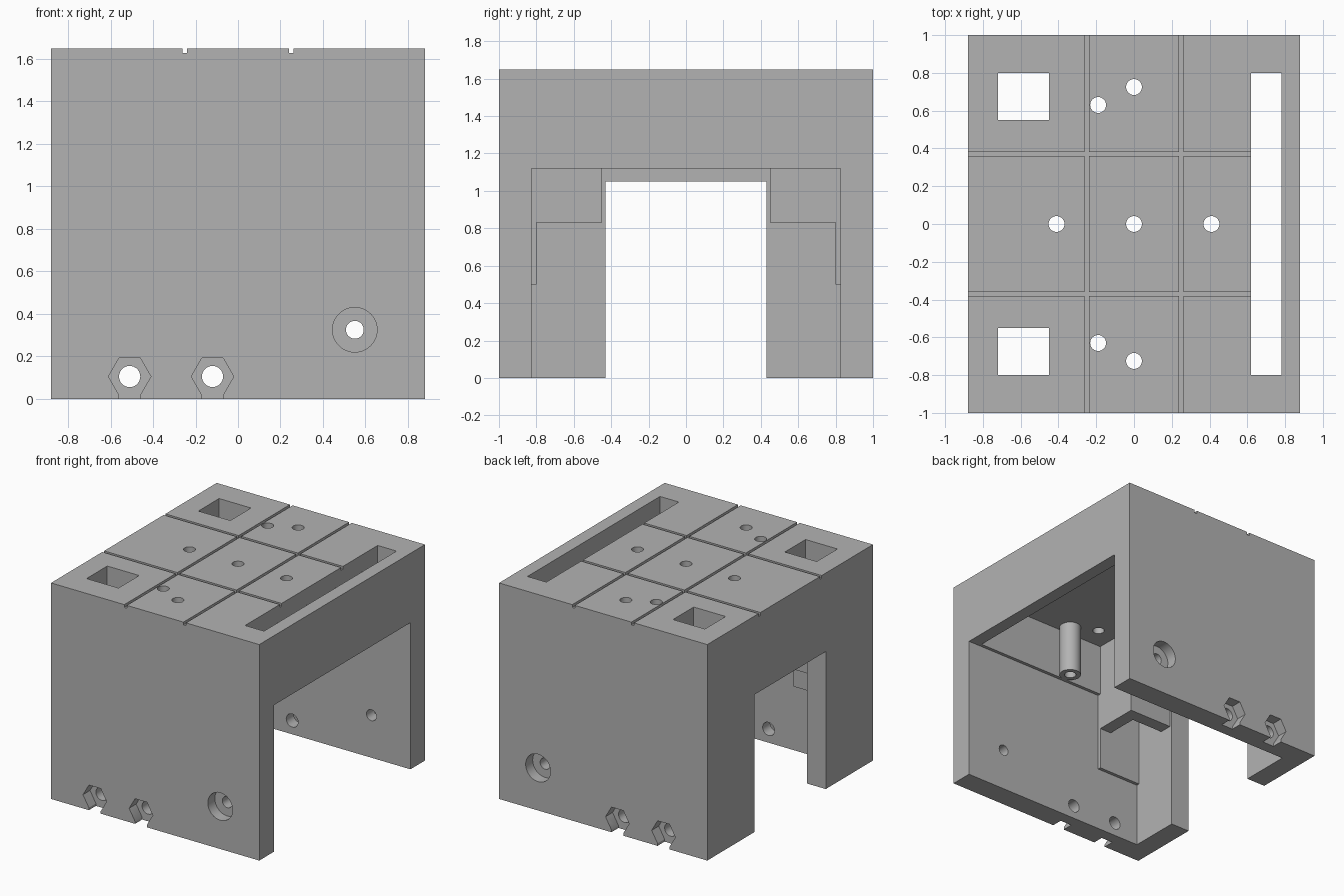
import bpy, bmesh, math

if "Cube" in bpy.data.objects:
    bpy.data.objects.remove(bpy.data.objects["Cube"], do_unlink=True)

grey = bpy.data.materials.new("plain_grey")
grey.use_nodes = True
colour = (0.45, 0.45, 0.45, 1)
grey.diffuse_color = colour
grey.node_tree.nodes["Principled BSDF"].inputs["Base Color"].default_value = colour


def prism(name, points, low, high, axis="z"):
    """Extrude a flat outline from low to high along y or z."""
    place = (lambda a, b, h: (a, h, b)) if axis == "y" else (lambda a, b, h: (a, b, h))
    bm = bmesh.new()
    ends = [[bm.verts.new(place(a, b, h)) for a, b in points] for h in (low, high)]
    for end in ends:
        bm.faces.new(end)
    for i in range(len(points)):
        j = (i + 1) % len(points)
        bm.faces.new((ends[0][i], ends[0][j], ends[1][j], ends[1][i]))
    bmesh.ops.recalc_face_normals(bm, faces=bm.faces)
    mesh = bpy.data.meshes.new(name)
    bm.to_mesh(mesh)
    bm.free()
    mesh.materials.append(grey)
    obj = bpy.data.objects.new(name, mesh)
    bpy.context.collection.objects.link(obj)
    return obj


def box(name, x, y, z):
    outline = [(x[0], y[0]), (x[1], y[0]), (x[1], y[1]), (x[0], y[1])]
    return prism(name, outline, z[0], z[1])


def ring(a, b, radius, sides=32):
    steps = [math.tau * i / sides for i in range(sides)]
    return [(a + radius * math.cos(t), b + radius * math.sin(t)) for t in steps]


def cut(target, cutter):
    """Subtract the cutter for good, then drop it."""
    cutter.hide_render = True
    mod = target.modifiers.new("cut", "BOOLEAN")
    mod.operation, mod.solver, mod.object = "DIFFERENCE", "EXACT", cutter
    graph = bpy.context.evaluated_depsgraph_get()
    mesh = bpy.data.meshes.new_from_object(target.evaluated_get(graph))
    target.modifiers.clear()
    target.data = mesh
    bpy.data.objects.remove(cutter, do_unlink=True)


def smooth(obj):
    bpy.ops.object.select_all(action="DESELECT")
    obj.select_set(True)
    bpy.context.view_layer.objects.active = obj
    bpy.ops.object.shade_smooth_by_angle(angle=math.radians(30))


W, TOP, CEIL, LINTEL = 0.88, 1.65, 1.52, 1.12
BORE = 0.042

# Hollow housing with a wide opening on one side and a narrower one opposite
body = box("housing", (-W, W), (-1, 1), (0, TOP))
cut(body, box("cavity", (-0.72, 1), (-0.825, 0.825), (-0.1, LINTEL)))
cut(body, box("upper_cavity", (-0.72, 0.78), (-0.8, 0.8), (1, CEIL)))
cut(body, box("doorway", (-1, -0.6), (-0.43, 0.43), (-0.1, 1.05)))

# Long slot and square shafts in the top
cut(body, box("slot", (0.62, 0.78), (-0.8, 0.8), (1.4, 1.8)))
for s in (-1, 1):
    cut(body, box("shaft", (-0.72, -0.45), sorted((0.55 * s, 0.8 * s)), (1.4, 1.8)))

# Shallow grooves on the top
for s in (-1, 1):
    g = 0.25 * s
    cut(body, box("groove", (g - 0.011, g + 0.011), (-1.1, 1.1), (TOP - 0.022, 1.8)))
    g = 0.37 * s
    cut(body, box("groove", (-1, 0.63), (g - 0.011, g + 0.011), (TOP - 0.022, 1.8)))

# Round holes in the top
holes = [(0, 0), (0.41, 0), (-0.41, 0)]
holes += [(x, y * s) for s in (-1, 1) for x, y in ((0, 0.725), (-0.19, 0.63))]
for x, y in holes:
    cut(body, prism("bore", ring(x, y, BORE), 1.4, 1.8))

# Hexagonal nut pockets, bolt holes and counterbores through both end walls
for s in (-1, 1):
    near, far = sorted((0.915 * s, 1.1 * s))
    for x in (-0.51, -0.12):
        cut(body, prism("nut_pocket", ring(x, 0.105, 0.1, 6), near, far, "y"))
        cut(body, box("nut_slot", (x - 0.05, x + 0.05), (near, far), (-0.1, 0.06)))
    cut(body, prism("counterbore", ring(0.55, 0.325, 0.105, 48), near, far, "y"))
for x, z, r in ((-0.51, 0.105, 0.05), (-0.12, 0.105, 0.05), (0.55, 0.325, BORE)):
    cut(body, prism("bolt_hole", ring(x, z, r), -1.2, 1.2, "y"))
smooth(body)

# Shaft walls, backing ledges and hollow posts at both ends
for s, side in ((-1, "front"), (1, "back")):
    corner = [(-0.72, 0.45), (-0.35, 0.45), (-0.35, 0.8), (-0.45, 0.8), (-0.45, 0.55), (-0.72, 0.55)]
    prism(side + "_shaft_wall", [(x, y * s) for x, y in corner], 0.83, CEIL)
    box(side + "_shaft_ledge", (-0.72, -0.35), sorted((0.8 * s, 0.825 * s)), (0.5, LINTEL))
    post = prism(side + "_post", ring(0, 0.725 * s, 0.078), LINTEL, CEIL)
    cut(post, prism("post_bore", ring(0, 0.725 * s, BORE), 1, 1.8))
    smooth(post)
